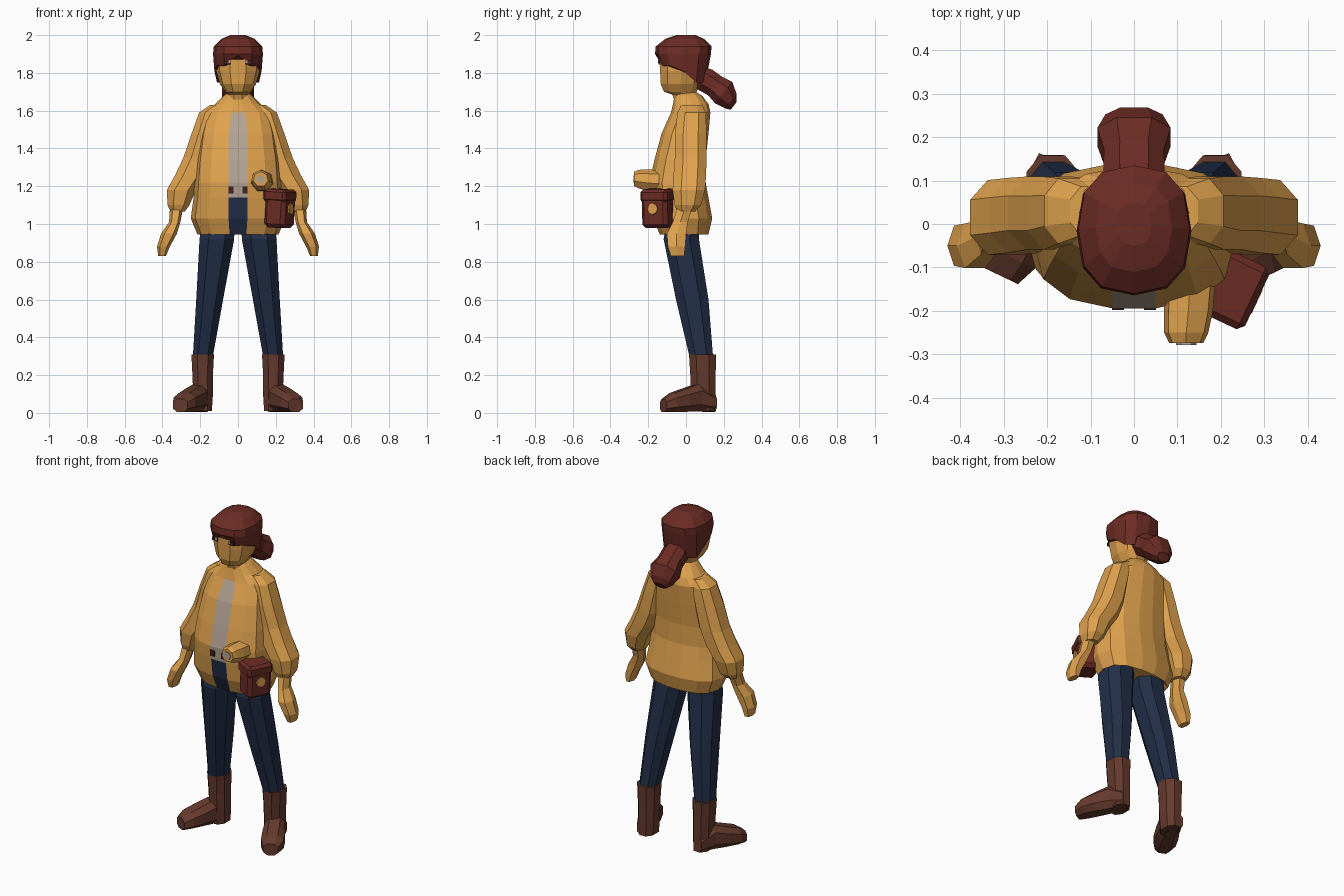
import bpy, bmesh, math
from mathutils import Vector


def mat(name, rgb):
    m = bpy.data.materials.new(name)
    m.diffuse_color = (*rgb, 1)
    return m


OCHRE = mat("ochre", (0.74, 0.36, 0.075))
RED = mat("dark red", (0.15, 0.025, 0.018))
NAVY = mat("navy", (0.016, 0.028, 0.065))
BROWN = mat("brown", (0.13, 0.042, 0.026))
GREY = mat("warm grey", (0.45, 0.37, 0.29))
DARK = mat("dark maroon", (0.05, 0.018, 0.016))


def finish(bm, name, mats, mirror=False):
    bmesh.ops.recalc_face_normals(bm, faces=bm.faces)
    me = bpy.data.meshes.new(name)
    bm.to_mesh(me)
    bm.free()
    for m in mats:
        me.materials.append(m)
    ob = bpy.data.objects.new(name, me)
    bpy.context.collection.objects.link(ob)
    if mirror:
        ob.modifiers.new("mirror", 'MIRROR').use_mirror_merge = False
    return ob


def even(n):
    return [360 * (i + 0.5) / n for i in range(n)]


def loft(rings, angles, e=0.85, cap=True):
    """Skin rings of (centre, u axis, v axis); angle 0 points along -v."""
    bm = bmesh.new()
    sp = lambda t: math.copysign(abs(t) ** e, t)
    loops = []
    for c, u, v in rings:
        loops.append([bm.verts.new(Vector(c) + Vector(u) * sp(math.sin(math.radians(a)))
                                   - Vector(v) * sp(math.cos(math.radians(a)))) for a in angles])
    n = len(angles)
    for a, b in zip(loops, loops[1:]):
        for i in range(n):
            bm.faces.new((a[i], a[(i + 1) % n], b[(i + 1) % n], b[i]))
    if cap:
        bm.faces.new(loops[0])
        bm.faces.new(loops[-1])
    return bm


def level(rows):
    """Horizontal rings from (z, x, y, rx, ry)."""
    return [((x, y, z), (rx, 0, 0), (0, ry, 0)) for z, x, y, rx, ry in rows]


def span(rows):
    """Centred horizontal rings from (z, rx, y front, y back)."""
    return level([(z, 0, (a + b) / 2, rx, (b - a) / 2) for z, rx, a, b in rows])


def box(name, loc, size, m, rot=0, tilt=0, bevel=0):
    bpy.ops.mesh.primitive_cube_add(size=1, location=loc, rotation=(0, tilt, rot))
    ob = bpy.context.object
    ob.name, ob.scale = name, size
    bpy.ops.object.transform_apply(location=False, rotation=False, scale=True)
    ob.data.materials.append(m)
    if bevel:
        b = ob.modifiers.new("bevel", 'BEVEL')
        b.width, b.segments = bevel, 1
    return ob


# jacket with the shirt and trouser front showing in the opening
half = [8, 35, 62, 90, 118, 145, 172]
bm = loft(span([(0.97, 0.18, -0.11, 0.10), (0.945, 0.215, -0.14, 0.12), (1.03, 0.25, -0.175, 0.14),
                (1.14, 0.235, -0.19, 0.12), (1.22, 0.23, -0.195, 0.105), (1.34, 0.22, -0.168, 0.105),
                (1.48, 0.20, -0.13, 0.12), (1.59, 0.175, -0.08, 0.13), (1.635, 0.12, -0.07, 0.12),
                (1.68, 0.075, -0.06, 0.085), (1.70, 0.05, -0.045, 0.05)]),
          half + [360 - a for a in reversed(half)], 0.8)
for f in bm.faces:
    c = f.calc_center_median()
    if abs(c.x) < 0.01 and c.y < -0.06 and abs(f.normal.z) < 0.99:
        if c.z < 1.61:
            f.material_index = 1 if c.z > 1.14 else 2
            for v in f.verts:
                if 1.0 < v.co.z < 1.5 and v.co.y < 0:
                    v.co.x = math.copysign(0.05, v.co.x)
finish(bm, "jacket", [OCHRE, GREY, NAVY])

# sleeves and hands
finish(loft(level([(1.63, 0.10, 0.03, 0.05, 0.06), (1.59, 0.145, 0.03, 0.065, 0.08),
                   (1.48, 0.175, 0.025, 0.075, 0.09), (1.35, 0.21, 0.025, 0.085, 0.09),
                   (1.26, 0.25, 0.02, 0.088, 0.092), (1.18, 0.30, 0.015, 0.082, 0.092),
                   (1.10, 0.315, 0.01, 0.062, 0.075), (1.065, 0.32, 0, 0.04, 0.05)]), even(8)),
       "sleeves", [OCHRE], True)
finish(loft(level([(1.09, 0.325, -0.005, 0.035, 0.045), (1.01, 0.335, -0.03, 0.03, 0.045),
                   (0.95, 0.365, -0.05, 0.042, 0.058), (0.88, 0.395, -0.05, 0.034, 0.052),
                   (0.83, 0.402, -0.045, 0.02, 0.04)]), even(6)), "hands", [OCHRE], True)

# trousers and boots
finish(loft(level([(1.06, 0.10, -0.01, 0.09, 0.09), (0.92, 0.112, -0.025, 0.098, 0.10),
                   (0.60, 0.15, 0.033, 0.076, 0.092), (0.29, 0.187, 0.082, 0.056, 0.066)]),
            even(8)), "trouser_legs", [NAVY], True)
finish(loft(level([(0.31, 0.187, 0.087, 0.064, 0.076), (0.20, 0.187, 0.09, 0.058, 0.072),
                   (0.10, 0.185, 0.092, 0.056, 0.07), (0.01, 0.185, 0.095, 0.05, 0.068)]),
            even(8)), "boot_shafts", [BROWN], True)
foot = [(0.18, 0.145, 0.045, 0.05), (0.21, 0.06, 0.06, 0.078), (0.25, -0.01, 0.068, 0.065),
        (0.285, -0.075, 0.068, 0.053), (0.305, -0.12, 0.045, 0.037)]
finish(loft([((x, y, h + 0.002), (0.9 * w, 0.43 * w, 0), (0, 0, h)) for x, y, w, h in foot],
            even(8), 0.8), "boot_feet", [BROWN], True)

# head with neck
finish(loft(span([(1.64, 0.065, -0.06, 0.06), (1.685, 0.055, -0.075, 0.055), (1.70, 0.068, -0.12, 0.06),
                  (1.74, 0.095, -0.138, 0.08), (1.81, 0.116, -0.142, 0.10), (1.87, 0.118, -0.145, 0.11),
                  (1.92, 0.10, -0.13, 0.11)]), even(10)), "head", [OCHRE])

# hair cap: fringe parted in front, lower at the nape
bm = loft(span([(1.84, 0.125, -0.142, 0.115), (1.90, 0.132, -0.164, 0.132), (1.94, 0.128, -0.16, 0.135),
                (1.98, 0.088, -0.11, 0.095), (2.0, 0.04, -0.05, 0.05)]), [30 * i for i in range(12)], 0.8)
for v in bm.verts:
    if abs(v.co.z - 1.84) < 0.001:
        if v.co.y < -0.13 and abs(v.co.x) < 0.02:
            v.co.z = 1.893
            v.co.y = -0.148
        elif v.co.y > 0.02:
            v.co.z, v.co.y = 1.75, v.co.y * 0.9
        elif v.co.y > -0.03:
            v.co.z = 1.81
finish(bm, "hair", [RED])
tail = [(0.03, 1.81, 0.05, 0.05), (0.10, 1.765, 0.075, 0.07), (0.155, 1.73, 0.074, 0.066),
        (0.20, 1.695, 0.09, 0.078), (0.238, 1.65, 0.07, 0.052), (0.252, 1.625, 0.04, 0.028)]
finish(loft([((0, y, z), (r, 0, 0), (0, 0.62 * h, 0.78 * h)) for y, z, r, h in tail], even(8)),
       "ponytail", [RED])

# eyes
for s in (-1, 1):
    box("eye", (s * 0.055, -0.142, 1.855), (0.036, 0.008, 0.02), DARK)
    box("eye_white", (s * 0.045, -0.146, 1.86), (0.012, 0.006, 0.016), GREY)
    box("belt_mark", (s * 0.037, -0.194, 1.18), (0.028, 0.008, 0.035), DARK)

# hip pouch with flap and clasp
turn = -0.44
box("pouch", (0.222, -0.148, 1.08), (0.12, 0.15, 0.2), RED, turn, 0.06, 0.02)
box("pouch_flap", (0.222, -0.148, 1.15), (0.132, 0.158, 0.07), RED, turn, 0.06, 0.015)
bpy.ops.mesh.primitive_cylinder_add(vertices=8, radius=0.03, depth=0.012,
                                    location=(0.278, -0.176, 1.08), rotation=(0, math.pi / 2, turn))
bpy.context.object.name = "pouch_clasp"
bpy.context.object.data.materials.append(OCHRE)

# belt lamp with lens
finish(loft([((x, y, z), (r, 0, 0), (0, 0, r)) for x, y, z, r in
             [(0.13, -0.12, 1.225, 0.06), (0.125, -0.2, 1.23, 0.058),
              (0.12, -0.25, 1.235, 0.052), (0.12, -0.274, 1.237, 0.04)]], even(7), 1), "lamp", [OCHRE])
finish(loft([((0.12, y, 1.237), (0.024, 0, 0), (0, 0, 0.024)) for y in (-0.27, -0.278)], even(6), 1),
       "lamp_lens", [GREY])
